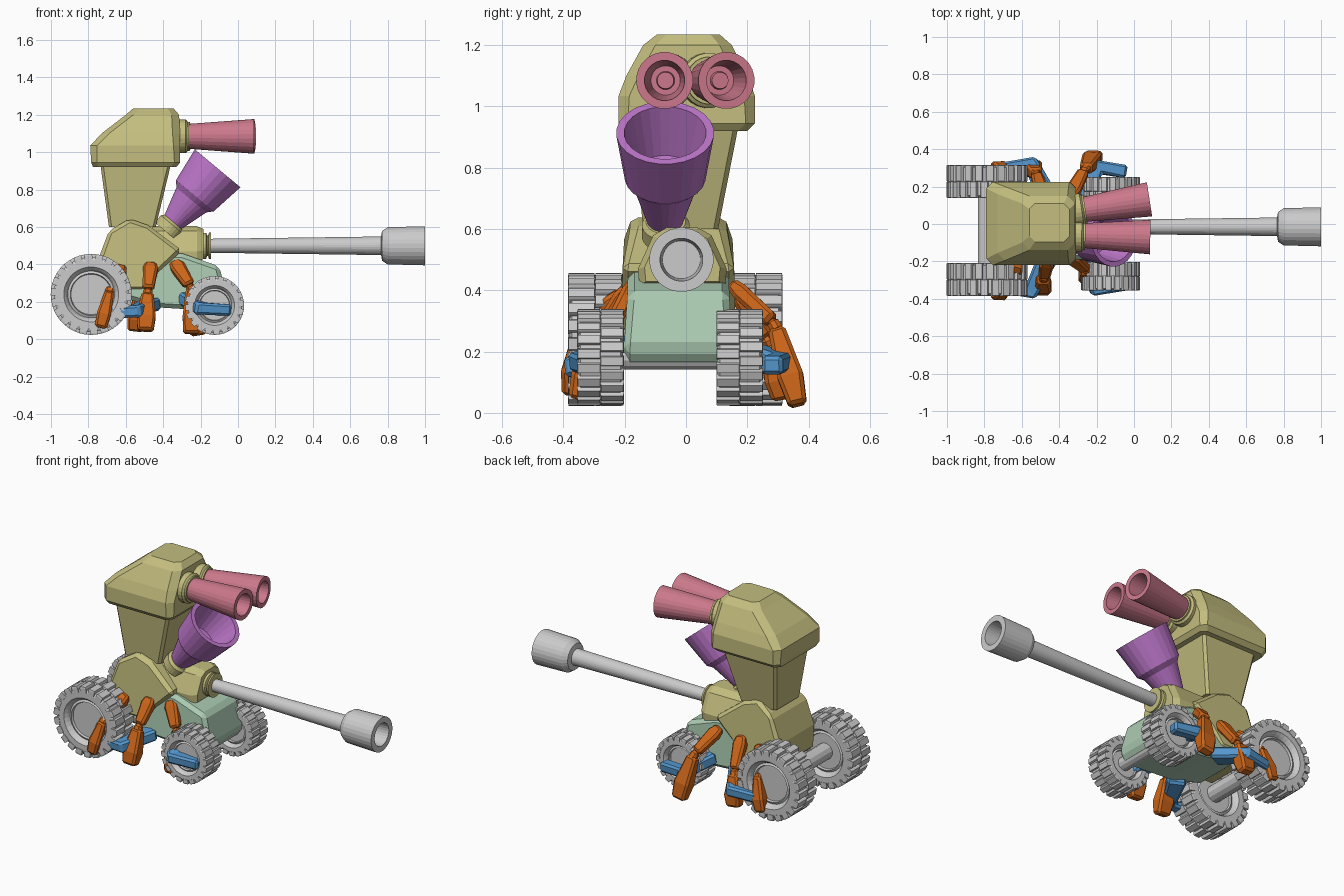
import bpy, bmesh, math
from mathutils import Vector, Matrix

if "Cube" in bpy.data.objects:
    bpy.data.objects.remove(bpy.data.objects["Cube"])


def material(name, r, g, b):
    m = bpy.data.materials.new(name)
    m.diffuse_color = (r, g, b, 1)
    m.use_nodes = True
    m.node_tree.nodes["Principled BSDF"].inputs["Base Color"].default_value = m.diffuse_color
    return m


KHAKI = material("khaki", .55, .51, .21)
GREEN = material("pale_green", .41, .6, .45)
PINK = material("pink", .6, .19, .26)
PURPLE = material("purple", .5, .18, .58)
ORANGE = material("orange", .6, .13, .01)
BLUE = material("blue", .09, .31, .61)
GREY = None


def finish(name, bm, mat, bevel=0):
    bmesh.ops.recalc_face_normals(bm, faces=bm.faces)
    me = bpy.data.meshes.new(name)
    bm.to_mesh(me)
    bm.free()
    ob = bpy.data.objects.new(name, me)
    bpy.context.collection.objects.link(ob)
    if mat:
        me.materials.append(mat)
    if bevel:
        mod = ob.modifiers.new("edge", 'BEVEL')
        mod.width, mod.segments, mod.limit_method = bevel, 1, 'ANGLE'
    return ob


def bridge(bm, rings, caps=True):
    """Skin a list of equally sized point rings."""
    rows = [[bm.verts.new(p) for p in ring] for ring in rings]
    n = len(rows[0])
    for a, b in zip(rows, rows[1:]):
        for i in range(n):
            bm.faces.new((a[i], a[(i + 1) % n], b[(i + 1) % n], b[i]))
    if caps:
        bm.faces.new(rows[0])
        bm.faces.new(rows[-1])


def loft(name, rings, mat, bevel=0):
    bm = bmesh.new()
    bridge(bm, rings)
    return finish(name, bm, mat, bevel)


def rect(x0, x1, y0, y1, z, c=.03):
    return [(x0 + c, y0, z), (x1 - c, y0, z), (x1, y0 + c, z), (x1, y1 - c, z),
            (x1 - c, y1, z), (x0 + c, y1, z), (x0, y1 - c, z), (x0, y0 + c, z)]


def lathe_into(bm, origin, axis, prof, n):
    """prof: (distance along axis, radius)."""
    q = Vector(axis).to_track_quat('Z', 'Y')
    o = Vector(origin)
    bridge(bm, [[o + q @ Vector((r * math.cos(2 * math.pi * (i + .5) / n),
                                 r * math.sin(2 * math.pi * (i + .5) / n), d))
                 for i in range(n)] for d, r in prof])


def lathe(name, origin, axis, prof, mat, n=24):
    bm = bmesh.new()
    lathe_into(bm, origin, axis, prof, n)
    return finish(name, bm, mat)


def limb(name, path, sizes, mat, side, bevel=.012):
    """Sweep a rectangle (width across side vector, depth) along a path."""
    pts = [Vector(p) for p in path]
    rings = []
    for i, p in enumerate(pts):
        t = (pts[min(i + 1, len(pts) - 1)] - pts[max(i - 1, 0)]).normalized()
        u = Vector(side)
        u = (u - t * u.dot(t)).normalized()
        v = t.cross(u)
        w, d = sizes[i][0] / 2, sizes[i][1] / 2
        rings.append([p + u * a * w + v * b * d for a, b in ((-1, -1), (1, -1), (1, 1), (-1, 1))])
    return loft(name, rings, mat, bevel)


def wheel(name, x, y, z, r, w, s, lugs):
    bm = bmesh.new()
    half = [(.55, .001), (.55, .5), (.7, .52), (.62, .58), (.8, .62), (.97, .68), (.97, .84), (.85, .93)]
    prof = [(-d * w, k * r) for d, k in half] + [(d * w, k * r) for d, k in reversed(half)]
    lathe_into(bm, (x, y, z), (0, s, 0), prof, 32)
    # two staggered rows of tread lugs
    for row in (-1, 1):
        for i in range(lugs):
            a = 2 * math.pi * (i + .25 * row) / lugs
            m = (Matrix.Translation((x, y + row * w * .5, z)) @ Matrix.Rotation(a, 4, 'Y')
                 @ Matrix.Translation((0, 0, r * .915)))
            t = math.pi * r / lugs * .68
            vs = []
            for zz, k in ((-.085 * r, 1.0), (.04 * r, 1.0), (.085 * r, .86)):
                vs.append([m @ Vector((cx * t * k, cy * w * .5 * (1 if k == 1 else .95), zz))
                           for cx, cy in ((-1, -1), (1, -1), (1, 1), (-1, 1))])
            bridge(bm, vs)
    return finish(name, bm, GREY)


# wheels
for s, tag in ((-1, "near"), (1, "far")):
    wheel("rear_wheel_" + tag, -.785, -.035 + s * .262, .24, .216, .088, s, 22)
    wheel("front_wheel_" + tag, -.125, -.052 + s * .227, .181, .157, .076, s, 20)

# axles
for x, z, r in ((-.785, .24, .05), (-.125, .181, .04)):
    lathe("axle", (x, -.25, z), (0, 1, 0), [(0, r), (.43, r)], GREY, 12)

# hull
hull = [(-.7, .35), (-.65, .23), (-.42, .17), (-.1, .15), (-.055, .21), (-.1, .39), (-.3, .46), (-.6, .46)]
loft("hull", [[(x, -.025 + s * (.18 if z < .35 else .165), z) for x, z in hull] for s in (-1, 1)],
     GREEN, .022)

# turret base
base = [(-.74, .26), (-.75, .42), (-.69, .58), (-.58, .645), (-.48, .61), (-.3, .475), (-.42, .36), (-.5, .26)]
loft("turret_base", [[(x, -.025 + s * (.185 if z < .6 else .15), z) for x, z in base] for s in (-1, 1)],
     KHAKI, .02)

# gun housing
block = [(-.14, .415), (.14, .415), (.145, .47), (.095, .58), (.05, .605), (-.05, .605), (-.095, .58), (-.145, .47)]
loft("gun_housing", [[(x, -.012 + y * k, .505 + (z - .505) * k) for y, z in block]
                     for x, k in ((-.46, 1), (-.22, 1), (-.185, .85))], KHAKI)
lathe("gun_collar", (-.2, -.015, .5), (1, 0, 0), [(0, .07), (.03, .07), (.035, .055), (.04, .055),
                                                  (.045, .072), (.055, .072)], KHAKI)

# main cannon with hollow muzzle
lathe("main_cannon", (0, -.015, .5), (1, 0, 0),
      [(-.2, .037), (.1, .041), (.765, .05), (.77, .08), (.8, .1), (1, .105), (1, .07), (.86, .062), (.86, .001)],
      GREY, 28)

# neck and head
loft("neck", [rect(-.69, -.44, -.14, .105, .6, .015), rect(-.735, -.36, -.17, .17, .93, .015)], KHAKI)
loft("head", [rect(-.775, -.33, -.2, .2, .92), rect(-.785, -.31, -.22, .225, .945),
              rect(-.79, -.31, -.22, .225, 1.035, .035), rect(-.73, -.31, -.195, .2, 1.1, .04),
              rect(-.6, -.315, -.14, .15, 1.2, .04), rect(-.56, -.345, -.095, .11, 1.235, .03)], KHAKI)

# twin guns on the head
for tag, y0, y1 in (("near", -.062, -.07), ("far", .078, .133)):
    d = Vector((.355, y1 - y0, 0)).normalized()
    o = Vector((-.265, y0, 1.085))
    lathe("head_gun_collar_" + tag, o - d * .07, d, [(0, .09), (.055, .09), (.065, .078), (.075, .078)], KHAKI)
    lathe("head_gun_" + tag, o, d, [(0, .067), (.352, .093), (.352, .066), (.2, .048), (.2, .03),
                                    (.22, .027), (.22, .001)], PINK)

# wide mortar
d = Vector((.64, 0, .77))
lathe("mortar_collar", (-.385, -.066, .575), d, [(0, .078), (.05, .078), (.065, .065)], KHAKI)
lathe("mortar", (-.355, -.068, .618), d,
      [(-.03, .05), (0, .056), (.165, .105), (.195, .132), (.385, .16), (.385, .134), (.21, .095), (.2, .001)], PURPLE)

# walking legs
legs = {
    "near_front": [(-.345, -.17, .42), (-.26, -.24, .29), (-.24, -.25, .25), (-.25, -.29, .03)],
    "near_middle": [(-.465, -.19, .41), (-.48, -.28, .27), (-.485, -.3, .23), (-.495, -.355, .045)],
    "near_rear": [(-.62, -.21, .39), (-.68, -.33, .28), (-.69, -.35, .24), (-.735, -.375, .06)],
    "far_front": [(-.34, .15, .42), (-.27, .28, .3), (-.25, .305, .26), (-.21, .365, .025)],
    "far_middle": [(-.49, .15, .41), (-.52, .26, .25), (-.53, .28, .21), (-.55, .31, .045)],
    "far_rear": [(-.62, .15, .39), (-.68, .26, .28), (-.69, .275, .24), (-.735, .305, .06)],
}
for tag, (a, b, c, e) in legs.items():
    k = .75 if "rear" in tag else 1
    limb("leg_upper_" + tag, [a, Vector(a).lerp(Vector(b), .25), b], [(.055, .04), (.08, .055), (.06, .05)],
         ORANGE, (1, 0, 0))
    limb("leg_knee_" + tag, [b, c], [(.05, .04), (.05, .04)], ORANGE, (1, 0, 0))
    limb("leg_foot_" + tag, [Vector(b).lerp(Vector(c), .6), Vector(c).lerp(Vector(e), .6), e],
         [(.065 * k, .055), (.1 * k, .085), (.085 * k, .06)], ORANGE, (1, 0, 0))

# suspension arms wrapping round the wheels
for s, tag in ((-1, "near"), (1, "far")):
    def arm(name, path):
        pts = [(x, -.02 + s * y, z) for x, y, z in path]
        limb(name + tag, pts, [(.07, .11), (.065, .09), (.06, .07)], BLUE, (0, 0, 1))
    arm("front_arm_", [(-.27, .15, .22), (-.2, .325, .165), (-.04, .3, .155)])
    arm("rear_arm_", [(-.46, .16, .19), (-.55, .34, .15), (-.7, .315, .14)])
